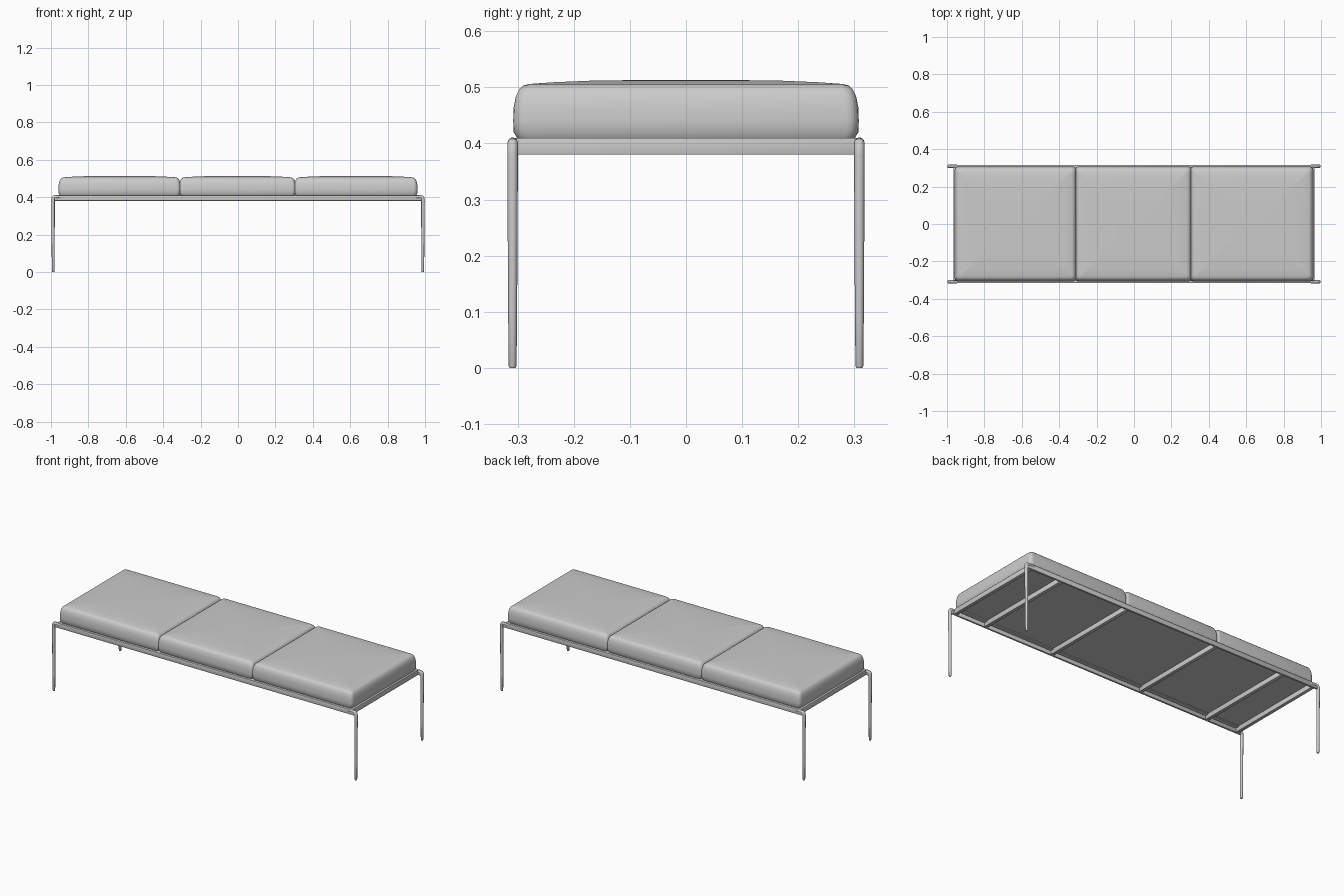
import bpy, bmesh, math
from mathutils import Vector

cube = bpy.data.objects.get("Cube")
if cube:
    bpy.data.objects.remove(cube, do_unlink=True)

grey = bpy.data.materials.new("light grey")
grey.use_nodes = True
grey.diffuse_color = (0.6, 0.6, 0.6, 1)
grey.node_tree.nodes["Principled BSDF"].inputs["Base Color"].default_value = (0.6, 0.6, 0.6, 1)


def finish(name, bm, angle=40):
    bmesh.ops.recalc_face_normals(bm, faces=bm.faces)
    mesh = bpy.data.meshes.new(name)
    bm.to_mesh(mesh)
    bm.free()
    ob = bpy.data.objects.new(name, mesh)
    bpy.context.collection.objects.link(ob)
    mesh.materials.append(grey)
    bpy.ops.object.select_all(action='DESELECT')
    ob.select_set(True)
    bpy.context.view_layer.objects.active = ob
    bpy.ops.object.shade_smooth_by_angle(angle=math.radians(angle))
    return ob


def loft(bm, rings):
    loops = [[bm.verts.new(p) for p in ring] for ring in rings]
    n = len(loops[0])
    for a, b in zip(loops, loops[1:]):
        for i in range(n):
            j = (i + 1) % n
            bm.faces.new((a[i], a[j], b[j], b[i]))
    bm.faces.new(loops[0])
    bm.faces.new(loops[-1])


def rounded_rect(cx, hx, hy, r, z, steps=5):
    pts = []
    for k, (sx, sy) in enumerate(((1, 1), (-1, 1), (-1, -1), (1, -1))):
        for i in range(steps + 1):
            a = math.pi / 2 * (k + i / steps)
            pts.append(Vector((cx + sx * (hx - r) + r * math.cos(a),
                               sy * (hy - r) + r * math.sin(a), z)))
    return pts


def bar(name, x, y, z, bevel=0.003):
    bm = bmesh.new()
    bmesh.ops.create_cube(bm, size=1)
    for v in bm.verts:
        for i, (lo, hi) in enumerate((x, y, z)):
            v.co[i] = lo if v.co[i] < 0 else hi
    bmesh.ops.bevel(bm, geom=bm.edges[:], offset=bevel, segments=2,
                    profile=0.5, affect='EDGES')
    return finish(name, bm)


# Cushions: soft sides, rounded shoulder and a gently crowned top (inset, height)
shoulder = ((0.008, 0.408), (0.001, 0.42), (0, 0.44), (0.001, 0.465), (0.005, 0.485),
            (0.011, 0.497), (0.018, 0.503), (0.028, 0.506), (0.07, 0.509),
            (0.14, 0.512), (0.22, 0.513))
for name, lo, hi in (("right_cushion", -0.96, -0.306), ("middle_cushion", -0.316, 0.31),
                     ("left_cushion", 0.30, 0.96)):
    bm = bmesh.new()
    cx, hx = (lo + hi) / 2, (hi - lo) / 2
    loft(bm, [rounded_rect(cx, hx - d, 0.308 - d, max(0.004, 0.022 - d * 0.3), z)
              for d, z in shoulder])
    finish(name, bm, 50)

# Tapered legs bending into the rails: path point and tube radius
path = ((0.988, 0, 0.005), (0.988, 0.004, 0.007), (0.988, 0.1, 0.008), (0.989, 0.38, 0.0095),
        (0.988, 0.394, 0.0095), (0.984, 0.400, 0.0095), (0.975, 0.402, 0.009),
        (0.95, 0.402, 0.008), (0.92, 0.402, 0.006))
for sx, side in ((-1, "right"), (1, "left")):
    for sy, end in ((-1, "front"), (1, "back")):
        bm = bmesh.new()
        rings = []
        for i, (x, z, r) in enumerate(path):
            a, b = path[max(0, i - 1)], path[min(len(path) - 1, i + 1)]
            t = Vector((b[0] - a[0], b[1] - a[1])).normalized()
            rings.append([Vector((sx * (x + t.y * r * math.cos(k * math.pi / 6)),
                                  sy * 0.309 + r * math.sin(k * math.pi / 6),
                                  z - t.x * r * math.cos(k * math.pi / 6)))
                          for k in range(12)])
        loft(bm, rings)
        finish(f"{end}_{side}_leg", bm)

# Long rails with a thin inner ledge under the cushions
for s, end in ((-1, "front"), (1, "back")):
    bar(f"{end}_rail", (-0.984, 0.984), sorted((s * 0.303, s * 0.315)), (0.38, 0.41))
    bar(f"{end}_ledge", (-0.95, 0.95), sorted((s * 0.28, s * 0.305)), (0.403, 0.41), 0.001)

# Cross bars under the seat
for i, x in enumerate((-0.955, -0.75, -0.3, 0.3, 0.75, 0.955)):
    bar(f"cross_bar_{i + 1}", (x - 0.01, x + 0.01), (-0.304, 0.304), (0.38, 0.41), 0.002)
